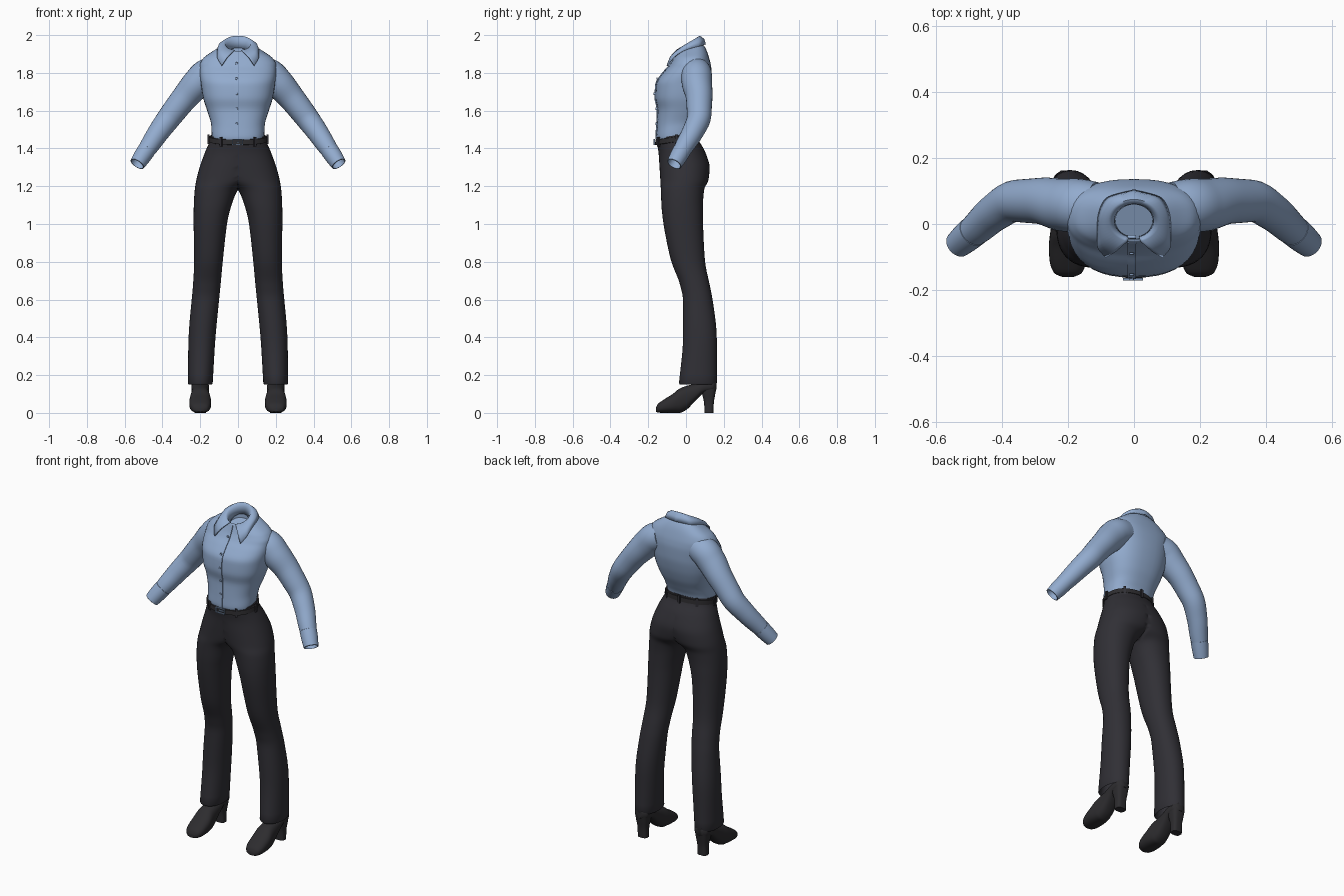
import bpy, bmesh, math
from mathutils import Vector

if "Cube" in bpy.data.objects:
    bpy.data.objects.remove(bpy.data.objects["Cube"])


def material(name, rgb):
    m = bpy.data.materials.new(name)
    m.diffuse_color = (*rgb, 1)
    m.use_nodes = True
    m.node_tree.nodes["Principled BSDF"].inputs["Base Color"].default_value = m.diffuse_color
    return m


SHIRT = material("shirt blue", (0.29, 0.41, 0.62))
CLOTH = material("trouser charcoal", (0.030, 0.029, 0.036))
LEATHER = material("shoe black", (0.026, 0.025, 0.028))
METAL = material("buckle steel", (0.22, 0.31, 0.46))


def smooth_rows(rows, steps=5):
    """Monotone curve through key rows, column by column."""
    cols = []
    for c in zip(*rows):
        d = [b - a for a, b in zip(c, c[1:])]
        t = [d[0]] + [2 * p * q / (p + q) if p * q > 0 else 0 for p, q in zip(d, d[1:])] + [d[-1]]
        out = []
        for i in range(len(d)):
            for k in range(steps):
                s = k / steps
                out.append(c[i] + d[i] * (3 * s * s - 2 * s ** 3)
                           + t[i] * (s - 2 * s * s + s ** 3) + t[i + 1] * (s ** 3 - s * s))
        cols.append(out + [c[-1]])
    return list(zip(*cols))


def oval(a, b, n, count=40):
    """Rounded-box outline with half sizes a and b."""
    pts = []
    for i in range(count):
        t = 2 * math.pi * i / count
        c, s = math.cos(t), math.sin(t)
        pts.append((a * math.copysign(abs(c) ** (2 / n), c), b * math.copysign(abs(s) ** (2 / n), s)))
    return pts


def finish(name, bm, mat, mirror=False, angle=50):
    bmesh.ops.recalc_face_normals(bm, faces=bm.faces)
    me = bpy.data.meshes.new(name)
    bm.to_mesh(me)
    bm.free()
    me.materials.append(mat)
    ob = bpy.data.objects.new(name, me)
    bpy.context.collection.objects.link(ob)
    bpy.ops.object.select_all(action='DESELECT')
    ob.select_set(True)
    bpy.context.view_layer.objects.active = ob
    bpy.ops.object.shade_smooth_by_angle(angle=math.radians(angle))
    if mirror:
        ob.modifiers.new("mirror", 'MIRROR').merge_threshold = 0.0005
    return ob


def loft(name, rings, mat, mirror=False, closed=True, caps=True, angle=50):
    bm = bmesh.new()
    vs = [[bm.verts.new(p) for p in r] for r in rings]
    n = len(rings[0])
    for a, b in zip(vs, vs[1:]):
        for i in range(n if closed else n - 1):
            j = (i + 1) % n
            bm.faces.new((a[i], a[j], b[j], b[i]))
    if caps:
        bm.faces.new(vs[0])
        bm.faces.new(vs[-1])
    if mirror:  # drop the hidden wall on the mirror plane
        wall = [f for f in bm.faces if all(abs(v.co.x) < 1e-6 for v in f.verts)]
        bmesh.ops.delete(bm, geom=wall, context='FACES')
    return finish(name, bm, mat, mirror, angle)


def level_ring(row, n, clamp=False):
    """Horizontal ring from z, x min, x max, y front, y back, tilt."""
    z, x0, x1, y0, y1, tilt = row
    ring = []
    for px, py in oval((x1 - x0) / 2, (y1 - y0) / 2, n):
        x, y = (x0 + x1) / 2 + px, (y0 + y1) / 2 + py
        ring.append((max(x, 0) if clamp else x, y, z + tilt * y))
    return ring


def tube(name, rows, mat):
    """Round sleeve through x, y, z, radius rows."""
    rings = []
    for i, r in enumerate(rows):
        a, b = rows[max(i - 1, 0)], rows[min(i + 1, len(rows) - 1)]
        t = (Vector(b[:3]) - Vector(a[:3])).normalized()
        if t.x < 0:
            t = -t
        u = t.cross(Vector((0, 1, 0))).normalized()
        w = u.cross(t)
        rings.append([Vector(r[:3]) + u * px + w * py for px, py in oval(r[3], r[3], 2, 28)])
    return loft(name, rings, mat, mirror=True)


def box(bm, centre, size, turn=0):
    g = bmesh.ops.create_cube(bm, size=1)
    c, s = math.cos(turn), math.sin(turn)
    for v in g["verts"]:
        x, y, z = (v.co[i] * size[i] for i in range(3))
        v.co = Vector(centre) + Vector((x * c - y * s, x * s + y * c, z))


# Shirt body
torso = [(z, -w, w, f, b, t) for z, w, f, b, t in [
    (1.44, .135, -.145, .04, .15), (1.485, .139, -.157, .05, .15), (1.53, .142, -.154, .07, .1),
    (1.60, .163, -.150, .10, 0), (1.67, .185, -.162, .122, 0), (1.74, .196, -.158, .134, 0),
    (1.80, .203, -.122, .136, 0), (1.84, .203, -.088, .132, 0), (1.875, .185, -.070, .122, .05),
    (1.905, .140, -.060, .108, .15), (1.93, .090, -.052, .085, .3), (1.935, .066, -.046, .066, .4),
    (1.88, .062, -.044, .064, .4)]]
torso = smooth_rows(torso)
loft("shirt_body", [level_ring(r, 2.45) for r in torso], SHIRT, angle=60)

# Button placket and buttons
front = [(r[0] + r[5] * r[3], r[3]) for r in torso if 1.46 < r[0] < 1.925][:-3]
loft("placket", [[(-.02, y + .012, z), (-.02, y - .003, z), (.006, y - .005, z), (.006, y + .012, z)]
                 for z, y in front], SHIRT, angle=30)
bm = bmesh.new()
for z in (1.53, 1.61, 1.69, 1.77, 1.85):
    y = min(front, key=lambda p: abs(p[0] - z))[1]
    g = bmesh.ops.create_cone(bm, segments=12, radius1=.007, radius2=.006, depth=.006, cap_ends=True)
    for v in g["verts"]:
        v.co = Vector((v.co.x - .007, y - .006 - v.co.z, z + v.co.y))
finish("buttons", bm, SHIRT, angle=30)

# Folded collar with pointed tips
edge = smooth_rows([(0, .102, 1.95), (.085, .074, 1.942), (.108, .01, 1.925),
                    (.110, -.062, 1.885), (.086, -.100, 1.838)], 6)
half = []
for i, e in enumerate(edge):
    a = math.radians(165) * i / (len(edge) - 1)
    s, c = math.sin(a), math.cos(a)
    z = 1.955 + .038 * c
    fold = Vector((.078 * s, .01 + .064 * c, z))
    e = Vector(e)
    mid = (fold + e) / 2 + Vector((s * .006, c * .006, .006))
    half.append([Vector((.06 * s, .01 + .052 * c, z - .06)), Vector((.063 * s, .01 + .054 * c, z - .02)),
                 Vector((.070 * s, .01 + .059 * c, z - .002)), fold, mid, e])
left = [[Vector((-p.x, p.y, p.z)) for p in r] for r in half[:0:-1]]
collar = loft("collar", left + half, SHIRT, closed=False, caps=False, angle=60)
sol = collar.modifiers.new("thickness", 'SOLIDIFY')
sol.thickness = .007
sol.offset = 0

# Sleeves and cuffs
tube("sleeve", smooth_rows([
    (.12, .050, 1.81, .078), (.170, .055, 1.790, .082), (.215, .058, 1.745, .080),
    (.285, .070, 1.665, .070), (.355, .070, 1.575, .064), (.420, .036, 1.487, .057),
    (.470, -.008, 1.412, .050), (.505, -.038, 1.360, .042)], 5), SHIRT)
tube("cuff", [(.484, -.020, 1.391, .040), (.486, -.022, 1.388, .048), (.510, -.042, 1.353, .046),
              (.533, -.062, 1.318, .041), (.534, -.063, 1.317, .036), (.512, -.044, 1.350, .035)], SHIRT)

# Trousers: one leg with half the hips, mirrored
leg = smooth_rows([
    (1.478, -.144, .144, -.156, .052, .15), (1.44, -.152, .152, -.152, .064, .13),
    (1.38, -.175, .175, -.145, .100, .05), (1.30, -.135, .203, -.140, .125, 0),
    (1.235, -.085, .220, -.136, .119, 0), (1.18, 0, .229, -.133, .096, 0),
    (1.10, .034, .234, -.130, .090, 0), (1.02, .055, .235, -.122, .090, 0),
    (.81, .080, .232, -.080, .100, 0), (.68, .092, .238, -.032, .125, 0),
    (.59, .101, .246, -.016, .142, 0), (.39, .120, .262, -.016, .163, 0),
    (.158, .134, .266, -.037, .163, 0)])
hem = [(.150, .138, .262, -.033, .159, 0), (.156, .142, .258, -.028, .155, 0),
       (.25, .145, .255, -.010, .150, 0)]
loft("trousers", [level_ring(r, 2.15, True) for r in leg + hem], CLOTH, mirror=True)

# Belt, belt loops and buckle
belt = [(z, -.146 - o, .146 + o, -.155 - o, .056 + o, .15)
        for z, o in ((1.442, .002), (1.444, .009), (1.470, .007), (1.472, -.004))]
loft("belt", [level_ring(r, 2.15) for r in belt], LEATHER, caps=False, angle=40)
bm = bmesh.new()
for deg in (0, 50, 90, 130, 180, 235, 305):
    t = math.radians(deg)
    x, y = .156 * math.cos(t), -.05 + .116 * math.sin(t)
    box(bm, (x, y, 1.457 + .15 * y), (.010, .014, .05), t)
finish("belt_loops", bm, CLOTH)
bm = bmesh.new()
for dx, dz, w, h in ((0, .014, .06, .006), (0, -.014, .06, .006), (-.027, 0, .006, .03),
                     (.027, 0, .006, .03), (.006, 0, .03, .006)):
    box(bm, (dx - .003, -.167, 1.434 + dz), (w, .008, h))
finish("buckle", bm, METAL)

# Shoes: lofted from toe to back
shoe = smooth_rows([
    (-.160, .018, .006, .026), (-.150, .040, .002, .046), (-.115, .055, 0, .072),
    (-.070, .058, 0, .100), (-.035, .055, 0, .128), (0, .050, .015, .142), (.05, .046, .064, .155),
    (.095, .046, .104, .17), (.14, .043, .112, .18), (.162, .022, .125, .17)], 4)
loft("shoe", [[(.2 + px, y, (z0 + z1) / 2 + pz) for px, pz in oval(w, (z1 - z0) / 2, 2.5, 28)]
              for y, w, z0, z1 in shoe], LEATHER, mirror=True)

# Block heels
loft("heel", [level_ring(r, 3) for r in smooth_rows([
    (0, .170, .230, .098, .145, 0), (.05, .170, .230, .096, .147, 0),
    (.10, .163, .237, .085, .155, 0), (.14, .158, .242, .075, .162, 0)], 3)], LEATHER, mirror=True)
